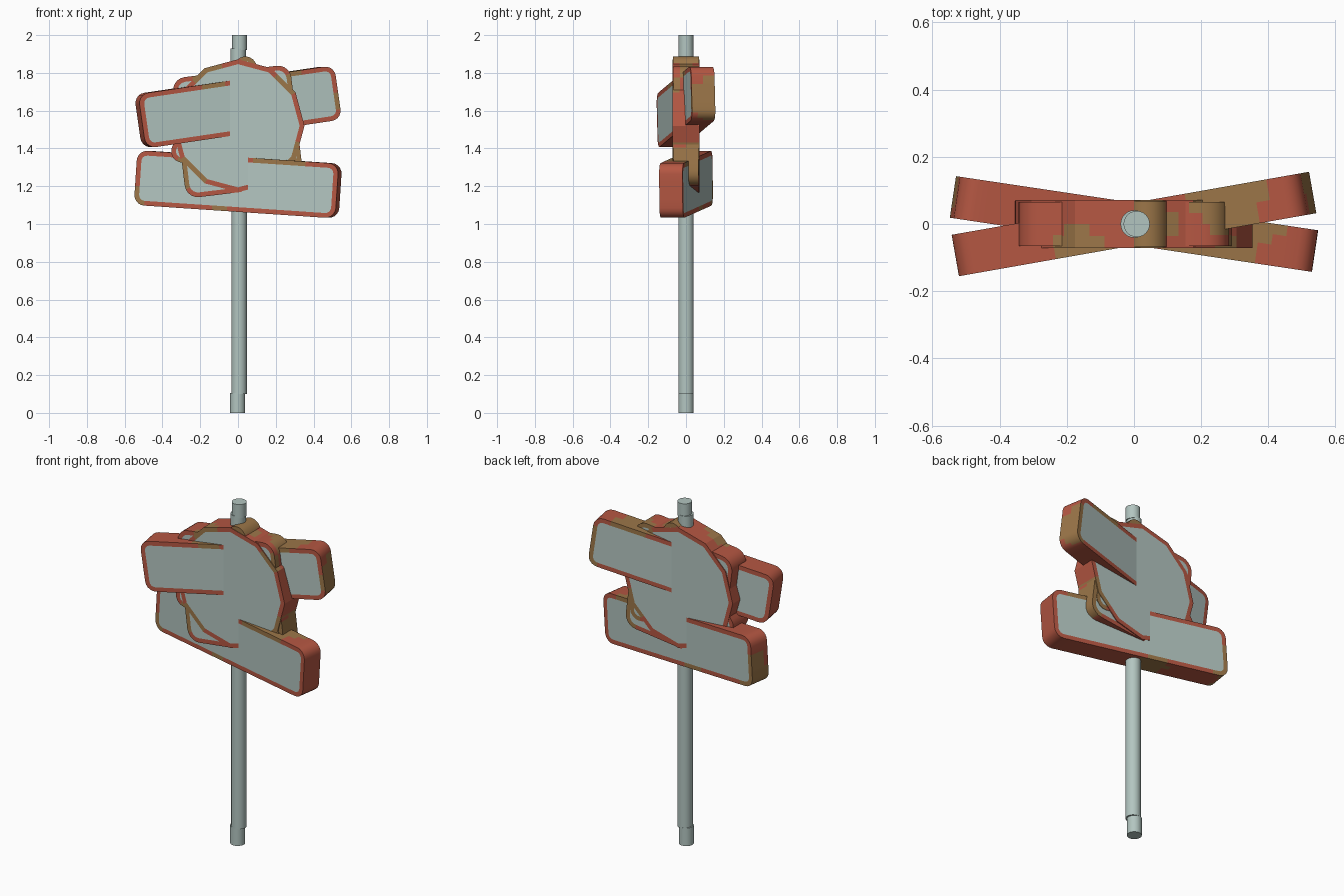
import bpy, bmesh, math
from mathutils import Vector, Matrix

if "Cube" in bpy.data.objects:
    bpy.data.objects.remove(bpy.data.objects["Cube"])


def material(name, rgb):
    m = bpy.data.materials.new(name)
    m.diffuse_color = (*rgb, 1)
    m.use_nodes = True
    m.node_tree.nodes["Principled BSDF"].inputs["Base Color"].default_value = m.diffuse_color
    return m


GREY = material("pale_grey_metal", (0.45, 0.56, 0.53))
RUST = material("red_rust", (0.46, 0.095, 0.055))
OCHRE = material("ochre_rust", (0.33, 0.18, 0.065))

# patches of ochre rust: x, y, z, radius
SPOTS = [(0.28, 0.08, 1.82, 0.11), (0.28, -0.05, 1.34, 0.09), (-0.14, -0.07, 1.77, 0.09),
         (0.06, 0, 1.89, 0.085), (-0.24, -0.07, 1.29, 0.10), (0.34, 0.05, 1.32, 0.12),
         (0.26, -0.07, 1.73, 0.06), (-0.1, 0.03, 1.06, 0.09), (0.54, 0.14, 1.66, 0.12),
         (-0.5, 0.14, 1.20, 0.11), (-0.54, 0.02, 1.14, 0.06), (0.14, -0.07, 1.35, 0.06)]


def rounded_outline(corners, radius, segs=5, step=0.04):
    """Counter-clockwise outline with arcs at corners and dense straights."""
    arcs = []
    n = len(corners)
    for i in range(n):
        p = Vector(corners[i])
        a = (Vector(corners[i - 1]) - p).normalized()
        b = (Vector(corners[(i + 1) % n]) - p).normalized()
        if radius == 0:
            arcs.append([p])
            continue
        half = a.angle(b) / 2
        c = p + (a + b).normalized() * radius / math.sin(half)
        start = math.atan2(a.x, -a.y)          # outward normal of incoming edge
        start = math.atan2(a.x, -a.y) + 0.0
        nrm = Vector((-a.y, a.x))
        if nrm.dot(p - c) < 0:
            nrm = -nrm
        start = math.atan2(nrm.y, nrm.x)
        sweep = math.pi - 2 * half
        arcs.append([c + radius * Vector((math.cos(start + sweep * k / segs),
                                          math.sin(start + sweep * k / segs)))
                     for k in range(segs + 1)])
    pts = []
    for i in range(n):
        pts += arcs[i]
        s, e = arcs[i][-1], arcs[(i + 1) % n][0]
        m = max(1, int((e - s).length / step))
        pts += [s.lerp(e, k / m) for k in range(1, m)]
    return pts


def rect(w, h):
    return [(-w / 2, -h / 2), (w / 2, -h / 2), (w / 2, h / 2), (-w / 2, h / 2)]


def ngon(n, r):
    return [(r * math.cos(math.pi / 2 + math.tau * i / n),
             r * math.sin(math.pi / 2 + math.tau * i / n)) for i in range(n)]


def sign(name, outline, thick, z, tilt=0.0, yaw=0.0, border=0.025):
    """Thick plate with rusty walls and rims and bare faces on both sides."""
    bm = bmesh.new()
    levels = 5
    rings = [[bm.verts.new((p.x, thick * (k / (levels - 1) - 0.5), p.y)) for p in outline]
             for k in range(levels)]
    n = len(outline)
    for r0, r1 in zip(rings, rings[1:]):
        for i in range(n):
            j = (i + 1) % n
            bm.faces.new((r0[i], r0[j], r1[j], r1[i]))
    caps = [bm.faces.new(rings[0]), bm.faces.new(rings[-1])]
    bmesh.ops.recalc_face_normals(bm, faces=bm.faces)
    bmesh.ops.inset_individual(bm, faces=caps, thickness=border, use_even_offset=True)
    bm.transform(Matrix.Translation((0, 0, z))
                 @ Matrix.Rotation(math.radians(yaw), 4, 'Z')
                 @ Matrix.Rotation(math.radians(-tilt), 4, 'Y'))
    for f in bm.faces:
        c = f.calc_center_median()
        spotted = any((c - Vector(s[:3])).length < s[3] for s in SPOTS)
        f.material_index = 0 if len(f.verts) > 4 else (2 if spotted else 1)
    finish(name, bm, [GREY, RUST, OCHRE])


def finish(name, bm, mats):
    me = bpy.data.meshes.new(name)
    bm.to_mesh(me)
    bm.free()
    for m in mats:
        me.materials.append(m)
    ob = bpy.data.objects.new(name, me)
    bpy.context.collection.objects.link(ob)
    bpy.ops.object.select_all(action='DESELECT')
    ob.select_set(True)
    bpy.context.view_layer.objects.active = ob
    bpy.ops.object.shade_smooth_by_angle(angle=math.radians(28))


def tube(name, x, z0, z1, r):
    bm = bmesh.new()
    bmesh.ops.create_cone(bm, cap_ends=True, segments=24, radius1=r, radius2=r, depth=z1 - z0,
                          matrix=Matrix.Translation((x, 0, (z0 + z1) / 2)))
    finish(name, bm, [GREY])


# post made of slightly misaligned tubes
tube("post_foot", -0.002, 0, 0.105, 0.040)
tube("post_main", 0.006, 0.10, 1.88, 0.041)
tube("post_collar", 0.001, 1.80, 1.93, 0.041)
tube("post_tip", 0.008, 1.92, 2.0, 0.039)

# stacked round, square and triangular signs
sign("round_sign", rounded_outline(ngon(12, 0.352), 0), 0.142, 1.52)
sign("square_sign", rounded_outline(rect(0.63, 0.64), 0.07), 0.132, 1.49, tilt=7)
sign("triangle_sign", rounded_outline(ngon(3, 0.44), 0.06), 0.137, 1.51, tilt=-7)

# crossed direction boards
sign("upper_board", rounded_outline(rect(1.065, 0.29), 0.055), 0.125, 1.62, tilt=8.3, yaw=10)
sign("lower_board", rounded_outline(rect(1.08, 0.29), 0.055), 0.125, 1.21, tilt=-3.8, yaw=-8.5)
